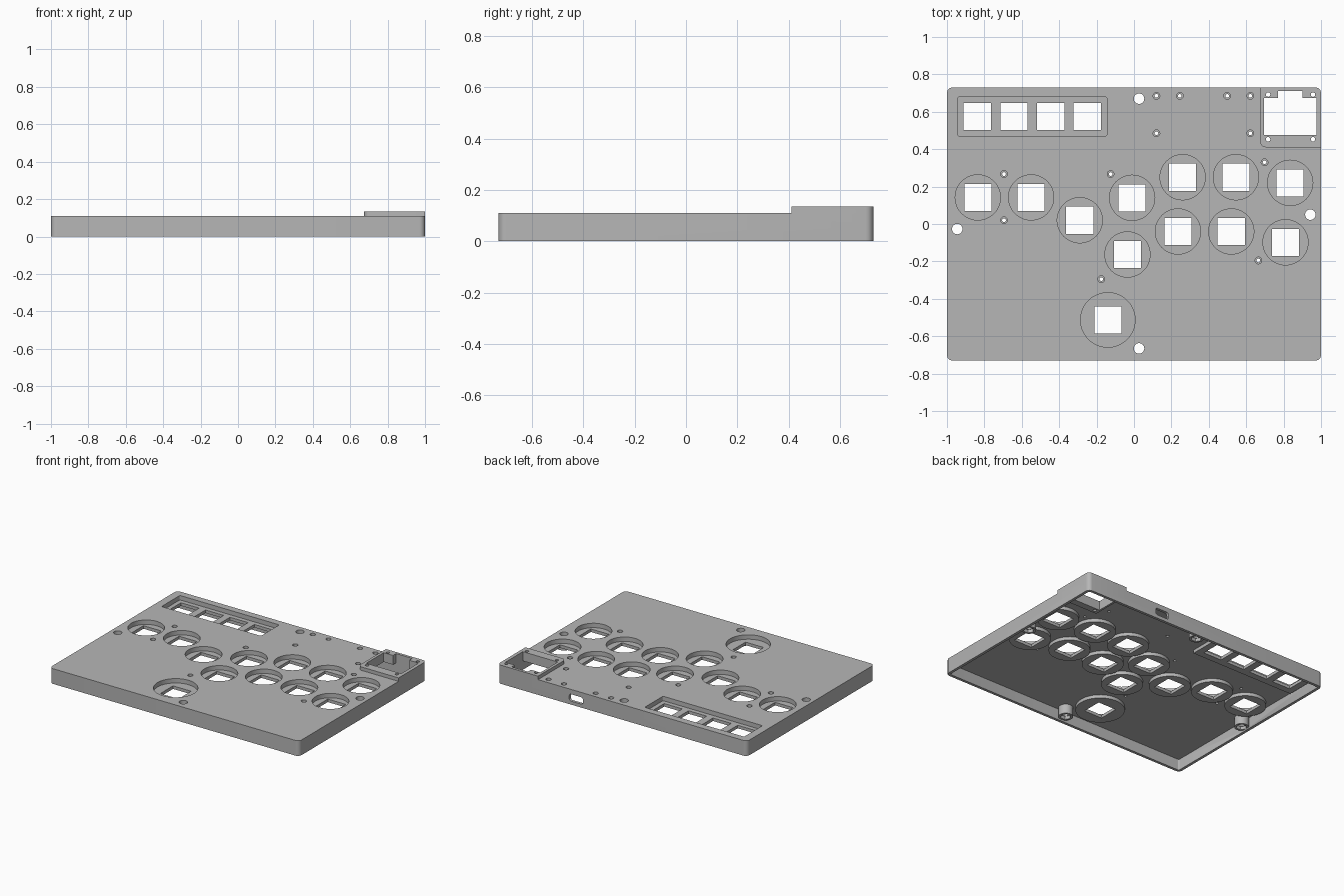
import bpy, bmesh, math
from mathutils import Matrix

cube = bpy.data.objects.get("Cube")
if cube:
    bpy.data.objects.remove(cube, do_unlink=True)

WIDTH, DEPTH, TOP, WALL = 2.0, 1.46, 0.11, 0.02
PLATE_Z = 0.08                    # underside of the top plate
FLOOR_Z, CUP_Z = 0.078, 0.056     # recess floor and its underside
HX, HY = WIDTH / 2, DEPTH / 2
HIGH = 0.2                        # safely above everything

BUTTONS = [(-0.835, 0.142), (-0.55, 0.142), (-0.29, 0.02), (-0.01, 0.14),
           (0.26, 0.25), (0.545, 0.25), (0.835, 0.22), (-0.035, -0.163),
           (0.235, -0.04), (0.52, -0.04), (0.81, -0.098)]
THUMB = (-0.14, -0.513)
MENU_X = [-0.838, -0.641, -0.445, -0.25]
MENU_Y = 0.575
BOSSES = [(0.027, 0.67), (-0.945, -0.027), (0.943, 0.05), (0.027, -0.665)]
SCREWS = [(0.12, 0.685), (0.245, 0.685), (0.498, 0.685), (0.622, 0.685),
          (0.12, 0.485), (0.622, 0.485), (-0.695, 0.267), (-0.695, 0.02),
          (-0.125, 0.267), (0.698, 0.33), (-0.175, -0.295), (0.665, -0.195)]
DISPLAY_SCREWS = [(x, y) for x in (0.717, 0.957) for y in (0.453, 0.692)]


def circle(x, y, r, n=48):
    return [(x + r * math.cos(2 * math.pi * i / n),
             y + r * math.sin(2 * math.pi * i / n)) for i in range(n)]


def rect(x0, x1, y0, y1, radii=(0, 0, 0, 0), steps=6):
    """Rectangle outline; radii run from lower left anticlockwise."""
    pts = []
    corners = [(x0, y0, 1, 1), (x1, y0, -1, 1), (x1, y1, -1, -1), (x0, y1, 1, -1)]
    for k, ((x, y, sx, sy), r) in enumerate(zip(corners, radii)):
        if r == 0:
            pts.append((x, y))
            continue
        for i in range(steps + 1):
            a = math.pi + (k + i / steps) * math.pi / 2
            pts.append((x + sx * r + r * math.cos(a), y + sy * r + r * math.sin(a)))
    return pts


def square(x, y, size=0.145):
    h = size / 2
    return rect(x - h, x + h, y - h, y + h)


def solid(name, prisms, turn=None):
    """One object made of upright prisms given as (outline, bottom, top)."""
    bm = bmesh.new()
    for outline, z0, z1 in prisms:
        face = bm.faces.new([bm.verts.new((x, y, z0)) for x, y in outline])
        ext = bmesh.ops.extrude_face_region(bm, geom=[face])["geom"]
        verts = [v for v in ext if isinstance(v, bmesh.types.BMVert)]
        bmesh.ops.translate(bm, verts=verts, vec=(0, 0, z1 - z0))
    if turn:
        bm.transform(turn)
    bmesh.ops.recalc_face_normals(bm, faces=bm.faces)
    mesh = bpy.data.meshes.new(name)
    bm.to_mesh(mesh)
    bm.free()
    obj = bpy.data.objects.new(name, mesh)
    bpy.context.collection.objects.link(obj)
    return obj


def combine(body, tool, operation):
    tool.hide_render = True
    mod = body.modifiers.new(tool.name, "BOOLEAN")
    mod.operation, mod.object, mod.solver = operation, tool, "EXACT"
    bpy.ops.object.select_all(action="DESELECT")
    bpy.context.view_layer.objects.active = body
    body.select_set(True)
    bpy.ops.object.modifier_apply(modifier=mod.name)
    bpy.data.objects.remove(tool, do_unlink=True)


# Outer shell with the raised display pad
R = 0.03
case = solid("controller_case", [(rect(-HX, HX, -HY, HY, (R, R, R, R)), 0, TOP)])
pad = rect(0.675, HX, 0.41, HY, (R, 0, R, 0))
combine(case, solid("display_pad", [(pad, 0.05, 0.135)]), "UNION")

# Hollow underside
IX, IY, r = HX - WALL, HY - WALL, R - WALL
cavity = rect(-IX, IX, -IY, IY, (r, r, r, r))
combine(case, solid("cavity", [(cavity, -0.1, PLATE_Z)]), "DIFFERENCE")

# Cups under the recesses, display frame and screw bosses
CUP = 0.016
menu = (-0.942, -0.145, 0.47, 0.68)
under = [(circle(x, y, 0.121 + CUP), CUP_Z, 0.1) for x, y in BUTTONS]
under.append((circle(*THUMB, 0.146 + CUP), CUP_Z, 0.1))
under.append((rect(menu[0] - CUP, menu[1] + CUP, menu[2] - CUP, menu[3] + CUP), CUP_Z, 0.1))
under.append((rect(0.68, 0.99, 0.425, 0.72), 0.068, 0.1))
under += [(circle(x, y, 0.048), 0.012, 0.1) for x, y in BOSSES]
combine(case, solid("underside_parts", under), "UNION")

# Recesses and counterbores
recesses = [(circle(x, y, 0.121), FLOOR_Z, HIGH) for x, y in BUTTONS]
recesses.append((circle(*THUMB, 0.146), FLOOR_Z, HIGH))
recesses.append((rect(*menu, (0.01,) * 4), FLOOR_Z, HIGH))
recesses += [(circle(x, y, 0.018, 24), 0.093, HIGH) for x, y in SCREWS]
recesses += [(circle(x, y, 0.036, 6), -0.1, 0.035) for x, y in BOSSES]
combine(case, solid("recesses", recesses), "DIFFERENCE")

# Through holes: switches, screws and the stepped display window
window = [(0.695, 0.475), (0.975, 0.475), (0.975, 0.675), (0.9, 0.675),
          (0.9, 0.71), (0.77, 0.71), (0.77, 0.675), (0.695, 0.675)]
holes = [(square(x, y), -0.1, HIGH) for x, y in BUTTONS + [THUMB]]
holes += [(square(x, MENU_Y), -0.1, HIGH) for x in MENU_X]
holes += [(circle(x, y, 0.028, 32), -0.1, HIGH) for x, y in BOSSES]
holes += [(circle(x, y, 0.01, 16), -0.1, HIGH) for x, y in SCREWS]
holes += [(circle(x, y, 0.012, 16), -0.1, HIGH) for x, y in DISPLAY_SCREWS]
holes.append((window, -0.1, HIGH))
combine(case, solid("holes", holes), "DIFFERENCE")

# Cable port through the back wall
port = rect(0.315, 0.425, 0.025, 0.075, (0.015,) * 4)
combine(case, solid("port", [(port, -HY - 0.05, -HY + 0.05)],
                    Matrix.Rotation(math.pi / 2, 4, "X")), "DIFFERENCE")

# Plain grey plastic
grey = bpy.data.materials.new("grey_plastic")
grey.use_nodes = True
colour = (0.47, 0.47, 0.47, 1)
grey.diffuse_color = colour
grey.node_tree.nodes["Principled BSDF"].inputs["Base Color"].default_value = colour
case.data.materials.clear()
case.data.materials.append(grey)
for poly in case.data.polygons:
    poly.material_index = 0
bpy.ops.object.shade_smooth_by_angle(angle=math.radians(30))
